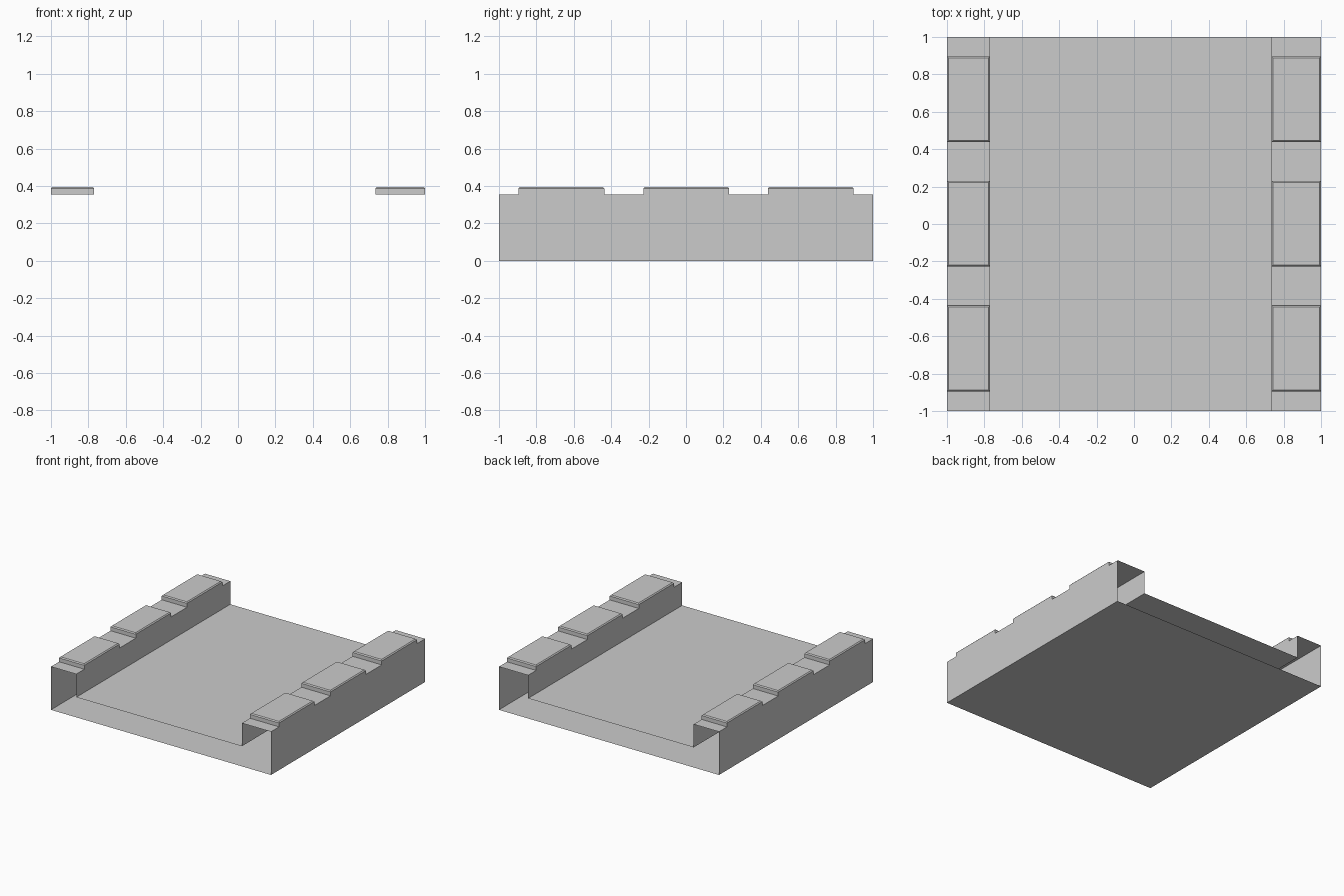
import bpy, bmesh

if "Cube" in bpy.data.objects:
    bpy.data.objects.remove(bpy.data.objects["Cube"])

WALL_TOP, FLOOR_Z, BLOCK_TOP = 0.355, 0.165, 0.395
LEFT, RIGHT = -0.77, 0.735


def add_object(name, bm):
    bmesh.ops.recalc_face_normals(bm, faces=bm.faces)
    mesh = bpy.data.meshes.new(name)
    bm.to_mesh(mesh)
    bm.free()
    obj = bpy.data.objects.new(name, mesh)
    bpy.context.collection.objects.link(obj)


# Channel body: closed U profile swept along y, ends left open
profile = [(-1, 0), (1, 0), (1, WALL_TOP), (RIGHT, WALL_TOP),
           (RIGHT, FLOOR_Z), (LEFT, FLOOR_Z), (LEFT, WALL_TOP), (-1, WALL_TOP)]
bm = bmesh.new()
front = [bm.verts.new((x, -1, z)) for x, z in profile]
back = [bm.verts.new((x, 1, z)) for x, z in profile]
for i in range(len(profile)):
    j = (i + 1) % len(profile)
    bm.faces.new((front[i], back[i], back[j], front[j]))
add_object("channel_body", bm)


# Capping block with a narrow chamfer around its top
def cap_block(name, x0, x1, yc, length=0.458):
    bm = bmesh.new()
    bmesh.ops.create_cube(bm, size=1)
    for v in bm.verts:
        v.co.x = (x0 + x1) / 2 + v.co.x * (x1 - x0)
        v.co.y = yc + v.co.y * length
        v.co.z = BLOCK_TOP if v.co.z > 0 else WALL_TOP
    top = [e for e in bm.edges if all(v.co.z > WALL_TOP + 0.01 for v in e.verts)]
    bmesh.ops.bevel(bm, geom=top, offset=0.008, segments=1, affect='EDGES')
    # open underside, the wall top closes it
    under = [f for f in bm.faces if all(v.co.z < WALL_TOP + 0.001 for v in f.verts)]
    bmesh.ops.delete(bm, geom=under, context='FACES_ONLY')
    add_object(name, bm)


for n, yc in enumerate((-0.666, 0.002, 0.667)):
    cap_block(f"left_cap_block_{n + 1}", -1, LEFT, yc)
    cap_block(f"right_cap_block_{n + 1}", RIGHT, 1, yc)
